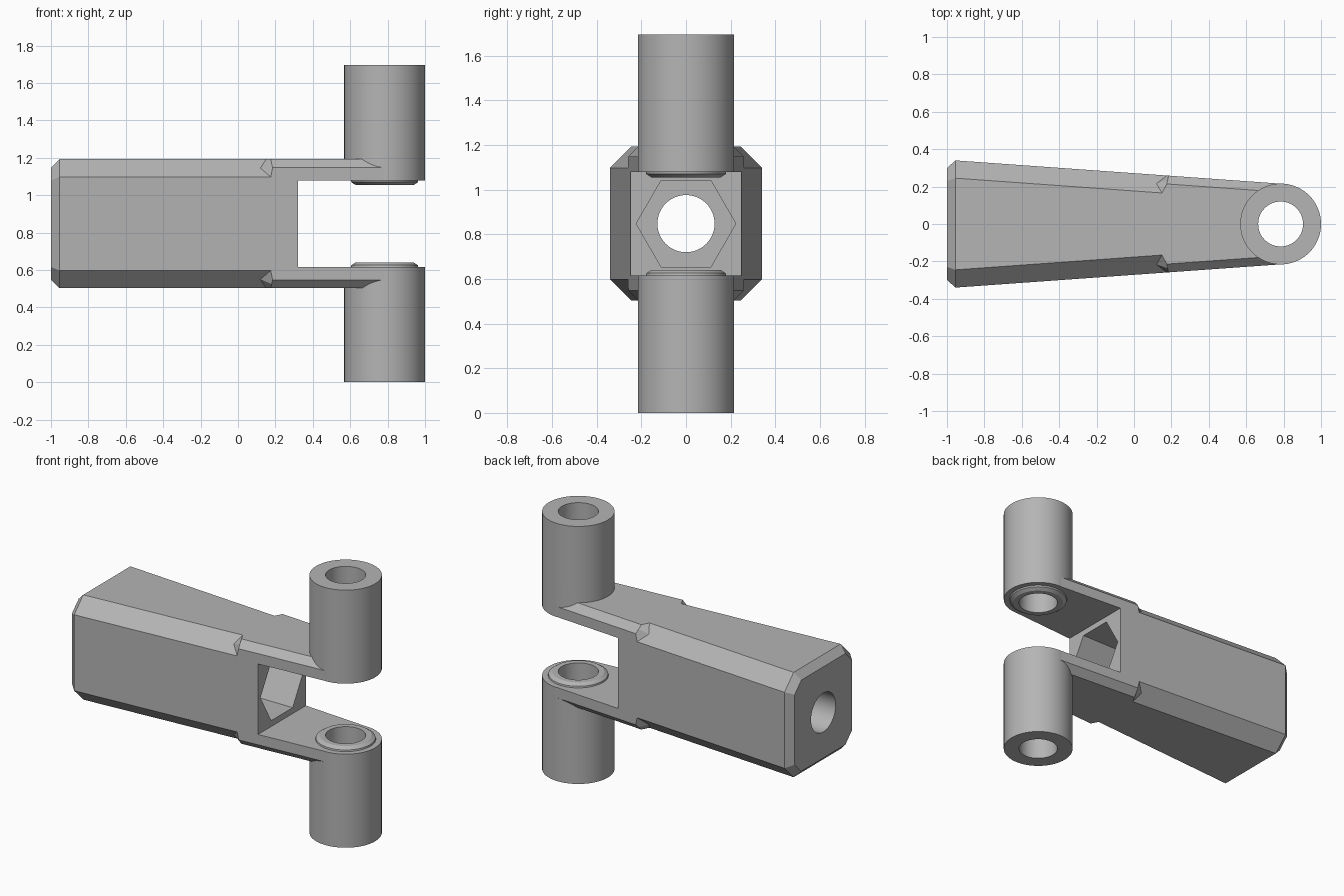
import bpy
import bmesh
from math import pi, sin, cos
from mathutils import Matrix, Vector

old = bpy.data.objects.get("Cube")
if old:
    bpy.data.objects.remove(old, do_unlink=True)

MID = 0.8475      # height of the long axis
HALF = 0.345      # half height of the body
POST_X = 0.784    # axis of the posts
SLOT = 0.232      # half height of the fork gap

grey = bpy.data.materials.new("plain grey")
grey.use_nodes = True
colour = (0.46, 0.46, 0.46, 1)
grey.diffuse_color = colour
grey.node_tree.nodes["Principled BSDF"].inputs["Base Color"].default_value = colour


def finish(name, bm):
    bmesh.ops.recalc_face_normals(bm, faces=bm.faces[:])
    mesh = bpy.data.meshes.new(name)
    bm.to_mesh(mesh)
    bm.free()
    mesh.materials.append(grey)
    obj = bpy.data.objects.new(name, mesh)
    bpy.context.collection.objects.link(obj)
    return obj


def loft(name, rings):
    """Skin a list of closed rings and cap both ends."""
    bm = bmesh.new()
    rows = [[bm.verts.new(p) for p in ring] for ring in rings]
    n = len(rows[0])
    for a, b in zip(rows, rows[1:]):
        for i in range(n):
            j = (i + 1) % n
            bm.faces.new((a[i], a[j], b[j], b[i]))
    bm.faces.new(rows[0])
    bm.faces.new(rows[-1])
    return finish(name, bm)


def prism(name, radius, sides, start, end, axis):
    """Straight prism between two points on one axis."""
    u = Vector((0, 1, 0))
    v = Vector((0, 0, 1)) if axis == "x" else Vector((1, 0, 0))
    turn = 2 * pi / sides
    return loft(name, [[Vector(c) + radius * (u * cos(i * turn) + v * sin(i * turn))
                        for i in range(sides)] for c in (start, end)])


def half_width(x):
    return 0.34 - 0.0715 * (x + 0.955)


def section(xs, chamfer, inset=0.0):
    """Chamfered rectangle; xs gives the side, middle and top corner positions."""
    h = HALF - inset
    a, m, b = [(x, half_width(x) - inset - chamfer * k, h - chamfer * (1 - k))
               for x, k in zip(xs, (0, 0.5, 1))]
    ring = []
    for sy, sz, corner in ((1, 1, (a, m, b)), (-1, 1, (b, m, a)),
                           (-1, -1, (a, m, b)), (1, -1, (b, m, a))):
        ring += [(x, sy * y, MID + sz * z) for x, y, z in corner]
    return ring


def combine(target, tool, operation):
    mod = target.modifiers.new(operation.lower(), "BOOLEAN")
    mod.operation = operation
    mod.solver = "EXACT"
    mod.object = tool
    bpy.context.view_layer.objects.active = target
    bpy.ops.object.modifier_apply(modifier=mod.name)
    bpy.data.objects.remove(tool, do_unlink=True)


# Tapered body, with a wide chamfer that steps to a narrow one on the arms
body = loft("forked_body", [
    section((-1, -1, -1), 0.069, 0.045),
    section((-0.955,) * 3, 0.095),
    section((0.175, 0.12, 0.15), 0.095),
    section((0.185, 0.18, 0.175), 0.045),
    section((0.78,) * 3, 0.045),
])

# Fork gap
bm = bmesh.new()
bmesh.ops.create_cube(bm, size=1, matrix=Matrix.Translation((0.82, 0, MID))
                      @ Matrix.Diagonal((1, 1, 2 * SLOT, 1)))
combine(body, finish("gap_cutter", bm), "DIFFERENCE")

# Hexagonal pocket and round bore along the body
combine(body, prism("pocket_cutter", 0.223, 6, (-0.45, 0, MID), (0.5, 0, MID), "x"), "DIFFERENCE")
combine(body, prism("bore_cutter", 0.128, 64, (-1.2, 0, MID), (-0.3, 0, MID), "x"), "DIFFERENCE")

# Two posts with bevelled lips facing each other
inner = MID - SLOT
profile = [(0.216, 0), (0.216, inner), (0.18, inner), (0.178, inner + 0.01), (0.155, inner + 0.025)]
for name, side in (("lower_post", -1), ("upper_post", 1)):
    rings = [[(POST_X + r * cos(i * pi / 36), r * sin(i * pi / 36), MID + side * (MID - z))
              for i in range(72)] for r, z in profile]
    combine(body, loft(name, rings), "UNION")

# Bore through both posts
combine(body, prism("post_cutter", 0.12, 64, (POST_X, 0, -0.2), (POST_X, 0, 1.9), "z"), "DIFFERENCE")

bpy.ops.object.select_all(action="DESELECT")
body.select_set(True)
bpy.context.view_layer.objects.active = body
bpy.ops.object.shade_smooth_by_angle(angle=pi / 9)
